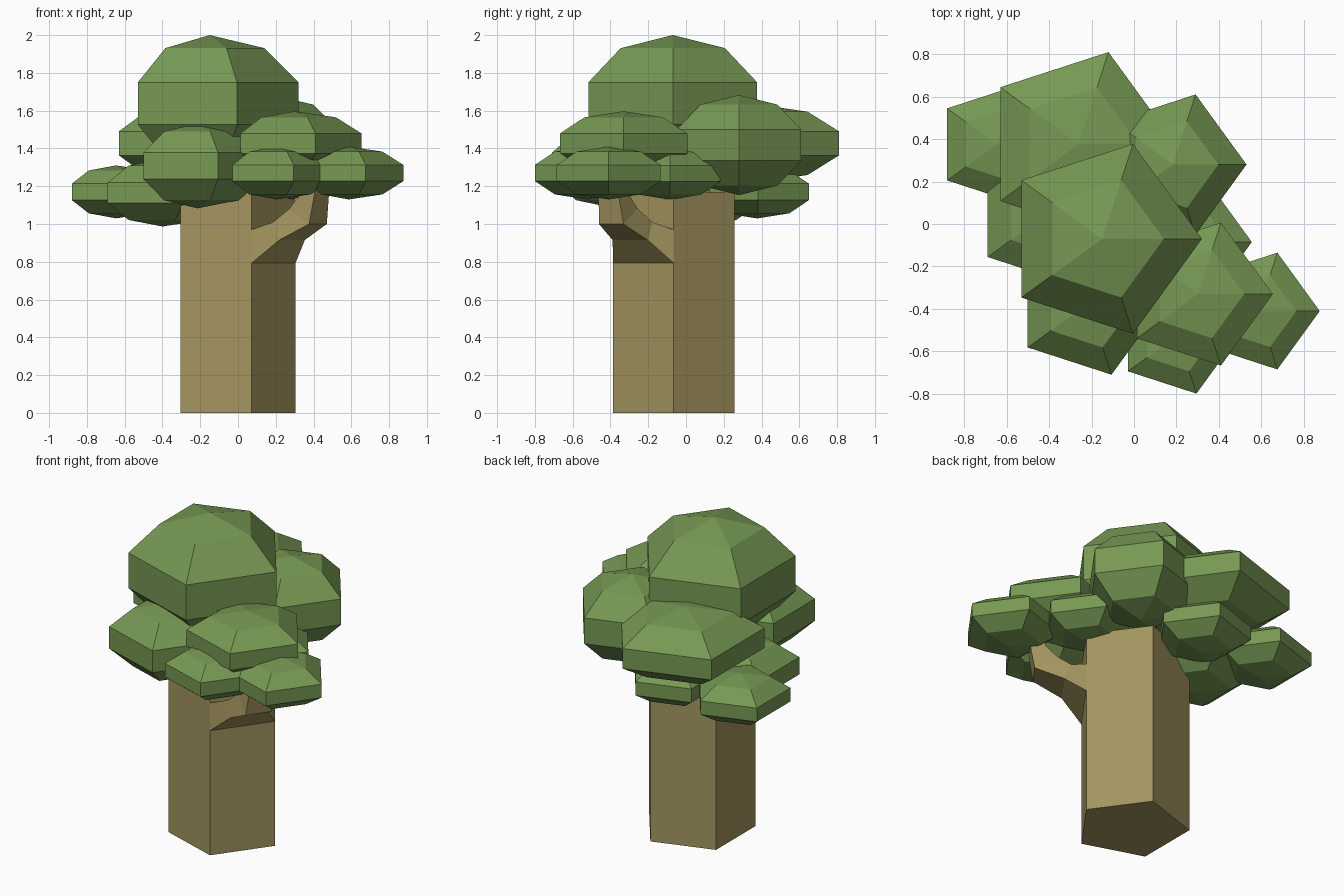
import bpy, bmesh, math
from mathutils import Vector

if "Cube" in bpy.data.objects:
    bpy.data.objects.remove(bpy.data.objects["Cube"])


def material(name, colour):
    m = bpy.data.materials.new(name)
    m.diffuse_color = (*colour, 1)
    m.use_nodes = True
    m.node_tree.nodes["Principled BSDF"].inputs["Base Color"].default_value = m.diffuse_color
    return m


bark = material("bark brown", (0.37, 0.30, 0.115))
leaf = material("leaf green", (0.18, 0.315, 0.087))


def loft(name, rings, mat, start=None, end=None):
    """Join matching rings with quads; close ends with a cap or a tip point."""
    bm = bmesh.new()
    loops = [[bm.verts.new(p) for p in ring] for ring in rings]
    n = len(loops[0])
    for a, b in zip(loops, loops[1:]):
        for i in range(n):
            j = (i + 1) % n
            bm.faces.new((a[i], a[j], b[j], b[i]))
    for loop, tip in ((loops[0], start), (loops[-1], end)):
        if tip is None:
            bm.faces.new(loop)
        else:
            t = bm.verts.new(tip)
            for i in range(n):
                bm.faces.new((loop[i], loop[(i + 1) % n], t))
    bmesh.ops.recalc_face_normals(bm, faces=bm.faces)
    me = bpy.data.meshes.new(name)
    bm.to_mesh(me)
    bm.free()
    me.materials.append(mat)
    ob = bpy.data.objects.new(name, me)
    bpy.context.collection.objects.link(ob)
    return ob


def pentagon(x, y, z, r):
    return [(x + r * math.cos(math.tau * i / 5), y + r * math.sin(math.tau * i / 5), z)
            for i in range(5)]


# Five-sided trunk
TX, TY, TR = -0.032, -0.065, 0.337
loft("trunk", [pentagon(TX, TY, z, TR) for z in (0, 1.17)], bark)

# Branch pulled out of the front-right trunk face, tapering and turning upward
out = Vector((math.cos(math.radians(-36)), math.sin(math.radians(-36)), 0))
side = Vector((-out.y, out.x, 0))
root = Vector((TX, TY, 0)) + out * TR * math.cos(math.radians(36))
sections = [  # lower (offset, z), upper (offset, z), half width
    ((0.0, 0.793), (0.0, 0.97), 0.198),
    ((0.12, 0.915), (0.08, 1.01), 0.115),
    ((0.29, 1.0), (0.16, 1.08), 0.08),
    ((0.315, 1.16), (0.225, 1.16), 0.065),
    ((0.315, 1.30), (0.225, 1.30), 0.06),
]
rings = []
for (lo, lz), (uo, uz), w in sections:
    low = root + out * lo + Vector((0, 0, lz))
    up = root + out * uo + Vector((0, 0, uz))
    rings.append([low - side * w, low + side * w, up + side * w, up - side * w])
loft("branch", rings, bark)

# Leaf clumps: squashed five-segment, five-ring spheres
clumps = {  # x, y, z, ring radius, half height
    "crown_top": (-0.15, -0.07, 1.638, 0.47, 0.362),
    "crown_back_left": (-0.261, 0.376, 1.427, 0.456, 0.207),
    "crown_back_right": (0.183, 0.28, 1.418, 0.347, 0.265),
    "crown_front_left": (-0.215, -0.374, 1.308, 0.353, 0.225),
    "crown_front_right": (0.30, -0.33, 1.427, 0.354, 0.17),
    "leaf_far_left": (-0.646, 0.375, 1.17, 0.289, 0.14),
    "leaf_left": (-0.40, 0.055, 1.165, 0.358, 0.178),
    "leaf_far_right": (0.586, -0.41, 1.27, 0.289, 0.14),
    "leaf_front": (0.205, -0.524, 1.27, 0.289, 0.14),
    "leaf_right": (0.275, -0.085, 1.267, 0.28, 0.138),
    "leaf_back": (-0.19, 0.38, 1.17, 0.285, 0.14),
}
for name, (x, y, z, r, h) in clumps.items():
    full = r / math.sin(math.radians(72))
    rings = [pentagon(x, y, z - h * math.cos(math.radians(a)), full * math.sin(math.radians(a)))
             for a in (36, 72, 108, 144)]
    loft(name, rings, leaf, (x, y, z - h), (x, y, z + h))
